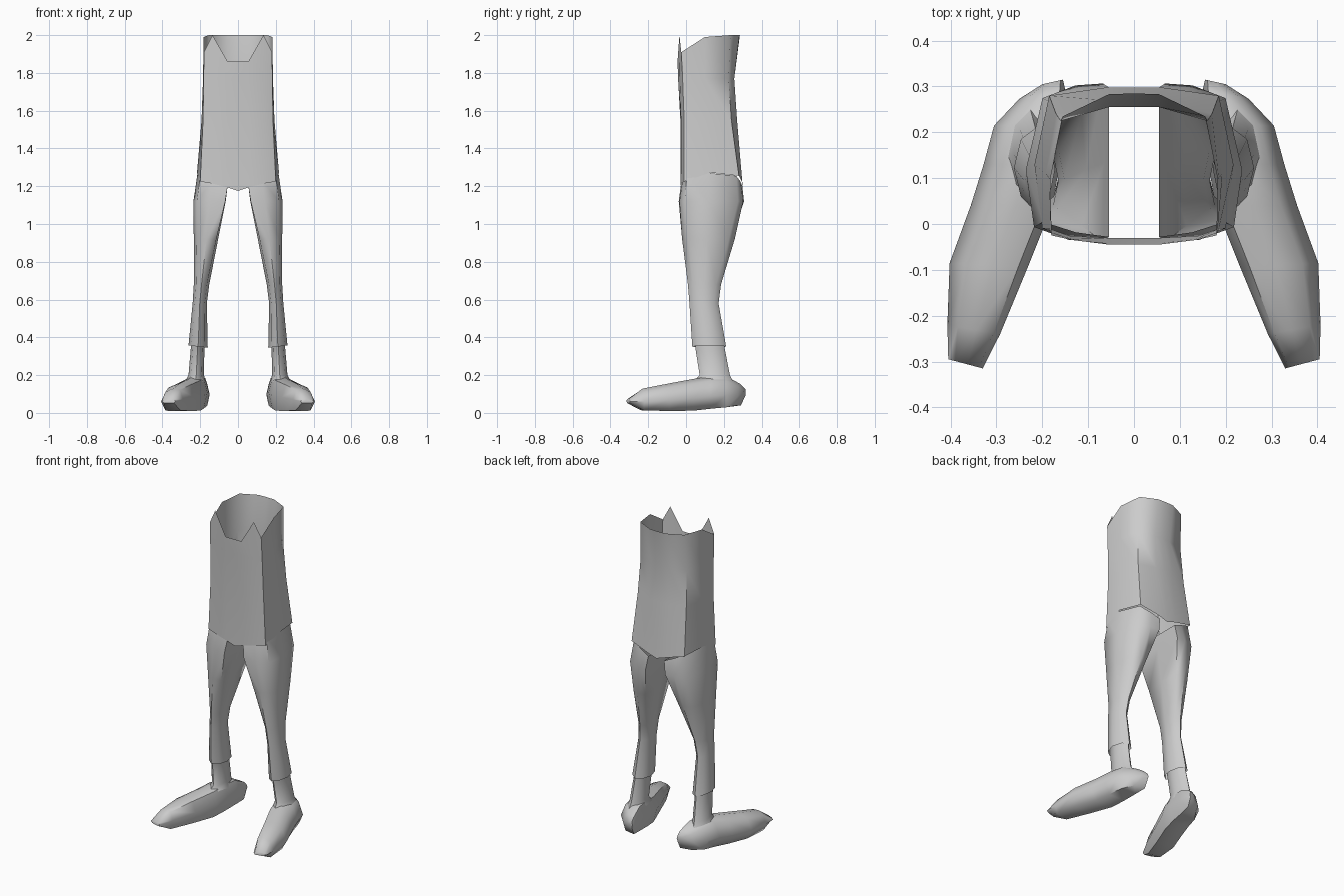
import bpy, bmesh

grey = bpy.data.materials.new("plain_grey")
grey.diffuse_color = (0.6, 0.6, 0.6, 1)


def loft(name, rings, closed=True, caps=False, mirror=False):
    """Skin a list of equal-length point rings; optionally mirror across x."""
    bm = bmesh.new()
    rows = [[bm.verts.new(p) for p in r] for r in rings]
    n = len(rows[0])
    for a, b in zip(rows, rows[1:]):
        for i in range(n if closed else n - 1):
            j = (i + 1) % n
            bm.faces.new((a[i], a[j], b[j], b[i]))
    if caps:
        bm.faces.new(rows[0][::-1])
        bm.faces.new(rows[-1])
    bmesh.ops.recalc_face_normals(bm, faces=bm.faces[:])
    me = bpy.data.meshes.new(name)
    bm.to_mesh(me)
    bm.free()
    ob = bpy.data.objects.new(name, me)
    bpy.context.collection.objects.link(ob)
    me.materials.append(grey)
    bpy.context.view_layer.objects.active = ob
    ob.select_set(True)
    if mirror:
        m = ob.modifiers.new("mirror", 'MIRROR')
        m.use_axis = (True, False, False)
        bpy.ops.object.modifier_apply(modifier=m.name)
    bpy.ops.object.shade_smooth_by_angle(angle=1.1)
    ob.select_set(False)
    return ob


def full(half):
    """Complete a ring whose half runs from front centre to back centre."""
    return half + [(-x, y, z) for x, y, z in half[-2:0:-1]]


# Shirt: open tube with a jagged neckline and a dipped hem
neck = [(0, -.045, 1.86), (.055, -.045, 1.86), (.135, -.035, 2.0), (.18, -.025, 1.91),
        (.182, .1, 1.99), (.155, .235, 2.0), (.055, .283, 2.0), (0, .285, 2.0)]
chest = [(0, -.042, 1.77), (.055, -.042, 1.77), (.135, -.033, 1.77), (.182, -.018, 1.77),
         (.185, .1, 1.77), (.16, .225, 1.77), (.055, .255, 1.77), (0, .255, 1.77)]
waist = [(0, -.03, 1.55), (.06, -.03, 1.55), (.14, -.026, 1.55), (.185, -.01, 1.55),
         (.193, .11, 1.55), (.17, .24, 1.55), (.06, .27, 1.55), (0, .27, 1.55)]
hem = [(0, -.03, 1.175), (.06, -.03, 1.195), (.14, -.025, 1.215), (.2, -.01, 1.225),
       (.217, .13, 1.272), (.185, .28, 1.255), (.06, .298, 1.22), (0, .298, 1.2)]
loft("shirt", [full(r) for r in (neck, chest, waist, hem)])

# Trouser legs: cross-section changes from a flat-sided hip to a rounded cuff
HIP = [(0, 0), (.45, .03), (.9, .1), (1, .45), (.78, .9), (.35, .97), (0, 1), (0, .5)]
ROUND = [(.15, .15), (.5, 0), (.85, .15), (1, .5), (.85, .85), (.5, 1), (.15, .85), (0, .5)]


def leg_ring(x0, x1, y0, y1, z, f, tilt=0.0):
    pts = []
    for (a, b), (c, d) in zip(HIP, ROUND):
        u, v = a + (c - a) * f, b + (d - b) * f
        pts.append((x0 + (x1 - x0) * u, y0 + (y1 - y0) * v, z + tilt * u))
    return pts


loft("trouser_leg", [
    leg_ring(.055, .214, -.028, .298, 1.20, 0, .07),
    leg_ring(.065, .236, -.044, .312, 1.12, .1),
    leg_ring(.105, .234, -.025, .262, .92, .5),
    leg_ring(.152, .234, .01, .185, .68, 1),
    leg_ring(.165, .24, .018, .172, .58, 1),
    leg_ring(.16, .262, .033, .212, .345, 1, .012),
], mirror=True)

# Ankles, tucked into cuff and foot
loft("ankle", [
    leg_ring(.172, .244, .045, .195, .42, 1),
    leg_ring(.178, .25, .05, .205, .34, 1),
    leg_ring(.18, .262, .072, .232, .2, 1),
    leg_ring(.172, .28, .04, .25, .165, 1),
], mirror=True)

# Feet: sections from toe to heel as (y, inner x, outer x, bottom z, top z, skew)
SECTION = [(.12, 0), (.8, 0), (1, .4), (.8, .85), (.45, 1), (.12, .95), (0, .5)]
feet = [(-.305, .33, .405, .052, .072, .02), (-.23, .292, .407, .014, .128, .02),
        (-.09, .232, .402, .01, .156, .01), (.04, .178, .356, .012, .18, 0),
        (.13, .162, .328, .022, .195, 0), (.215, .155, .305, .03, .193, 0),
        (.283, .15, .25, .04, .155, -.02), (.31, .155, .2, .09, .128, -.01)]
loft("foot", [[(x0 + (x1 - x0) * u, y + s * (u - .5), z0 + (z1 - z0) * v)
               for u, v in SECTION] for y, x0, x1, z0, z1, s in feet],
     caps=True, mirror=True)
